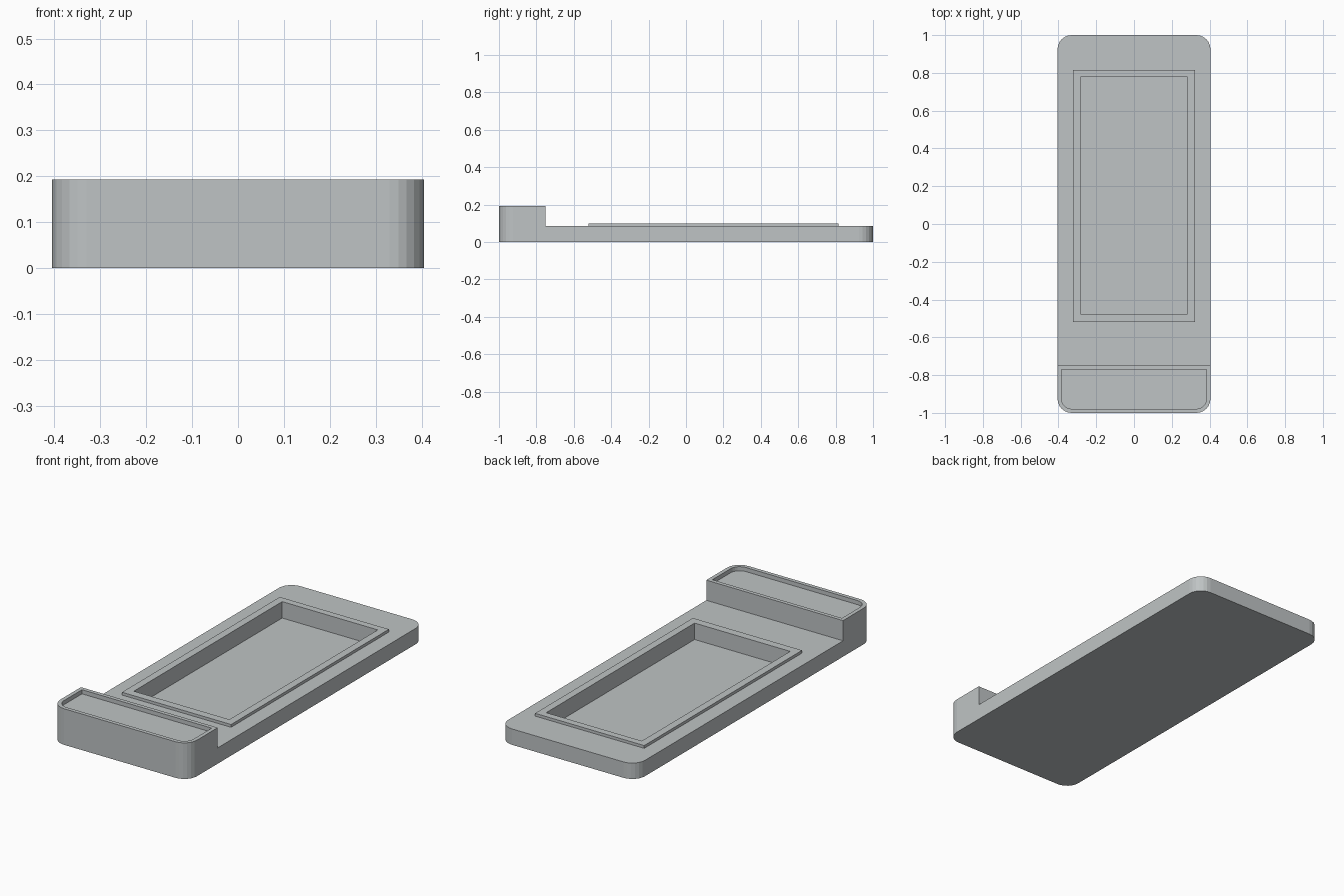
import bpy
import bmesh
from math import pi, cos, sin

cube = bpy.data.objects.get("Cube")
if cube:
    bpy.data.objects.remove(cube, do_unlink=True)

GREY = (0.52, 0.55, 0.555, 1.0)
grey = bpy.data.materials.new("matte grey")
grey.use_nodes = True
grey.diffuse_color = GREY
for node in grey.node_tree.nodes:
    if node.type == "BSDF_PRINCIPLED":
        node.inputs["Base Color"].default_value = GREY
        node.inputs["Roughness"].default_value = 0.7

HALF_WIDTH = 0.405
PLATE_TOP = 0.085
HEAD_TOP = 0.193
HEAD_BACK = -0.75
CORNER = 0.075
STEPS = 6


def prism(name, half_x, y, z, front_radius=0.0, back_radius=0.0):
    """Upright block whose front and back corners may be rounded."""
    corners = [(1, 1, back_radius), (-1, 1, back_radius),
               (-1, -1, front_radius), (1, -1, front_radius)]
    bm = bmesh.new()
    outline = []
    for i, (sx, sy, r) in enumerate(corners):
        cx = sx * (half_x - r)
        cy = y[1] - r if sy > 0 else y[0] + r
        steps = STEPS if r else 0
        for k in range(steps + 1):
            a = i * pi / 2 + (k / steps * pi / 2 if steps else 0)
            outline.append(bm.verts.new((cx + r * cos(a), cy + r * sin(a), z[0])))
    base = bm.faces.new(outline)
    top = bmesh.ops.extrude_face_region(bm, geom=[base])["geom"]
    verts = [g for g in top if isinstance(g, bmesh.types.BMVert)]
    bmesh.ops.translate(bm, verts=verts, vec=(0, 0, z[1] - z[0]))
    bmesh.ops.recalc_face_normals(bm, faces=bm.faces)
    mesh = bpy.data.meshes.new(name)
    bm.to_mesh(mesh)
    bm.free()
    mesh.materials.append(grey)
    obj = bpy.data.objects.new(name, mesh)
    bpy.context.collection.objects.link(obj)
    return obj


def combine(target, tool, operation):
    """Apply a boolean and discard the helper."""
    tool.hide_render = True
    mod = target.modifiers.new(tool.name, "BOOLEAN")
    mod.operation = operation
    mod.solver = "EXACT"
    mod.object = tool
    bpy.context.view_layer.objects.active = target
    bpy.ops.object.modifier_apply(modifier=mod.name)
    bpy.data.objects.remove(tool, do_unlink=True)


# Long rounded body, lowered behind the raised head
body = prism("tray_body", HALF_WIDTH, (-1, 1), (0, HEAD_TOP), CORNER, CORNER)
combine(body, prism("step_cutter", 0.6, (HEAD_BACK, 1.2), (PLATE_TOP, 0.4)), "DIFFERENCE")

# Raised rim, then the deep pocket through it
combine(body, prism("pocket_rim", 0.323, (-0.52, 0.815), (0.05, 0.1)), "UNION")
combine(body, prism("pocket_cutter", 0.283, (-0.477, 0.778), (0.012, 0.4)), "DIFFERENCE")

# Shallow recess in the top of the head, rounded at the front only
combine(body, prism("head_recess_cutter", HALF_WIDTH - 0.021, (-0.979, -0.771),
                    (HEAD_TOP - 0.022, 0.4), CORNER - 0.021), "DIFFERENCE")

for face in body.data.polygons:
    face.use_smooth = False
